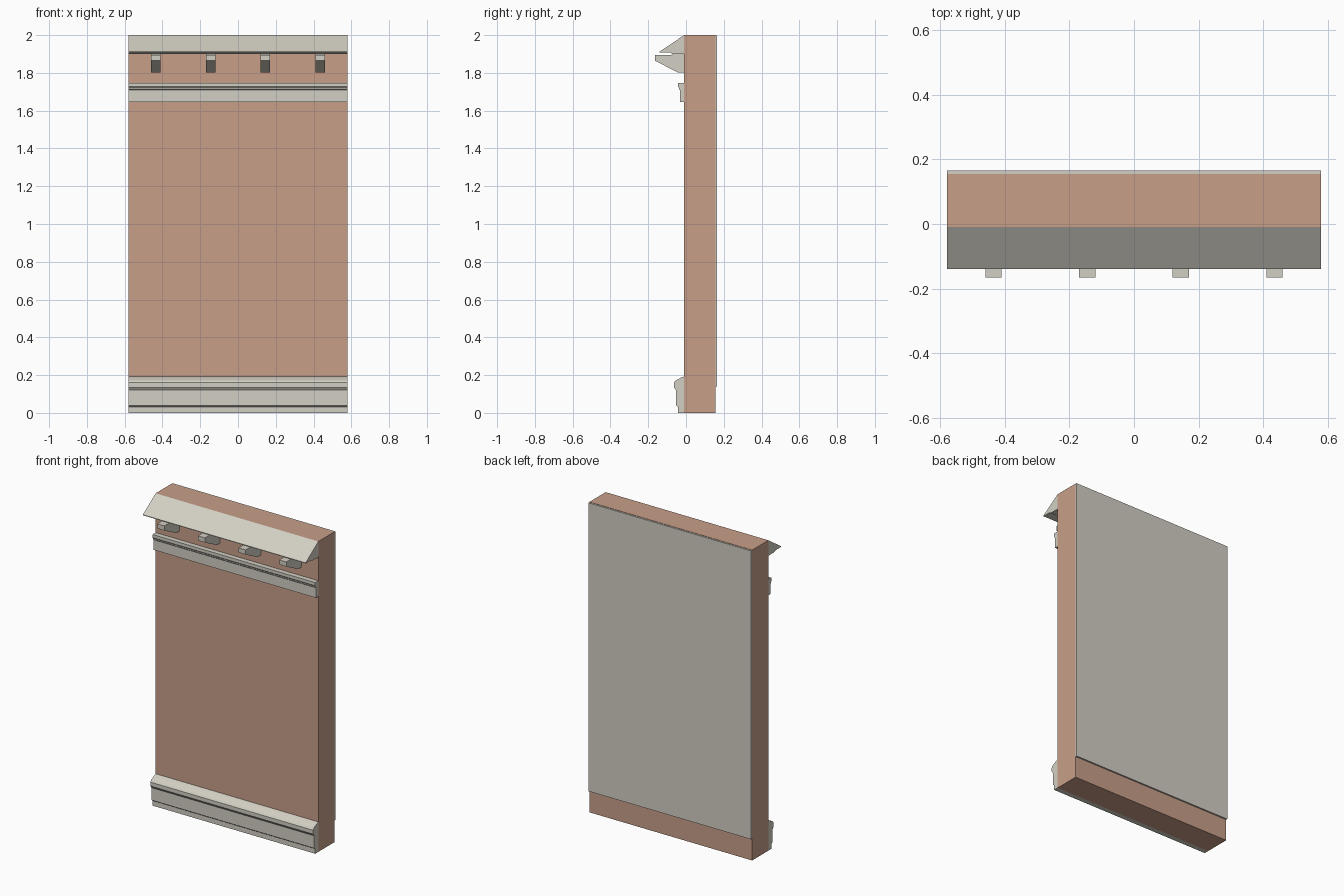
import bpy, bmesh

if "Cube" in bpy.data.objects:
    bpy.data.objects.remove(bpy.data.objects["Cube"])

W = 0.58  # half width of the wall


def material(name, rgb):
    m = bpy.data.materials.new(name)
    m.diffuse_color = (*rgb, 1)
    m.use_nodes = True
    m.node_tree.nodes["Principled BSDF"].inputs["Base Color"].default_value = m.diffuse_color
    return m


brick = material("terracotta brick", (0.58, 0.345, 0.25))
plaster = material("pale stone", (0.65, 0.625, 0.55))


def extrude_profile(name, profile, x0, x1, mat):
    """Extrude a closed (y, z) profile along x."""
    bm = bmesh.new()
    face = bm.faces.new([bm.verts.new((x0, y, z)) for y, z in profile])
    res = bmesh.ops.extrude_face_region(bm, geom=[face])
    moved = [g for g in res["geom"] if isinstance(g, bmesh.types.BMVert)]
    bmesh.ops.translate(bm, verts=moved, vec=(x1 - x0, 0, 0))
    bmesh.ops.recalc_face_normals(bm, faces=bm.faces)
    mesh = bpy.data.meshes.new(name)
    bm.to_mesh(mesh)
    bm.free()
    mesh.materials.append(mat)
    ob = bpy.data.objects.new(name, mesh)
    bpy.context.collection.objects.link(ob)
    return ob


def rect(y0, y1, z0, z1):
    return [(y0, z0), (y1, z0), (y1, z1), (y0, z1)]


# Brick wall and the plaster lining on its back
extrude_profile("brick_wall", rect(-0.01, 0.155, 0, 2.0), -W, W, brick)
extrude_profile("back_lining", rect(0.155, 0.165, 0.14, 1.998), -W, W, plaster)

# Sloping cornice at the top
extrude_profile("cornice", [(-0.01, 2.0), (-0.14, 1.912), (-0.14, 1.908),
                            (-0.085, 1.908), (-0.07, 1.9), (-0.01, 1.9)],
                -W, W, plaster)

# Brackets under the cornice
for i, x in enumerate((-0.435, -0.145, 0.145, 0.435)):
    extrude_profile(f"bracket_{i + 1}",
                    [(-0.01, 1.9), (-0.07, 1.9), (-0.08, 1.895), (-0.165, 1.895),
                     (-0.165, 1.865), (-0.045, 1.803), (-0.01, 1.803)],
                    x - 0.025, x + 0.025, plaster)

# Narrow moulding below the brackets
extrude_profile("upper_moulding",
                [(-0.01, 1.747), (-0.042, 1.747), (-0.042, 1.727), (-0.038, 1.722),
                 (-0.038, 1.715), (-0.033, 1.71), (-0.033, 1.645), (-0.01, 1.645)],
                -W, W, plaster)

# Skirting at the foot of the wall
extrude_profile("base_moulding",
                [(-0.01, 0.193), (-0.028, 0.186), (-0.055, 0.172), (-0.064, 0.16),
                 (-0.064, 0.135), (-0.053, 0.12), (-0.053, 0.04), (-0.042, 0.032),
                 (-0.042, 0), (-0.01, 0)],
                -W, W, plaster)
